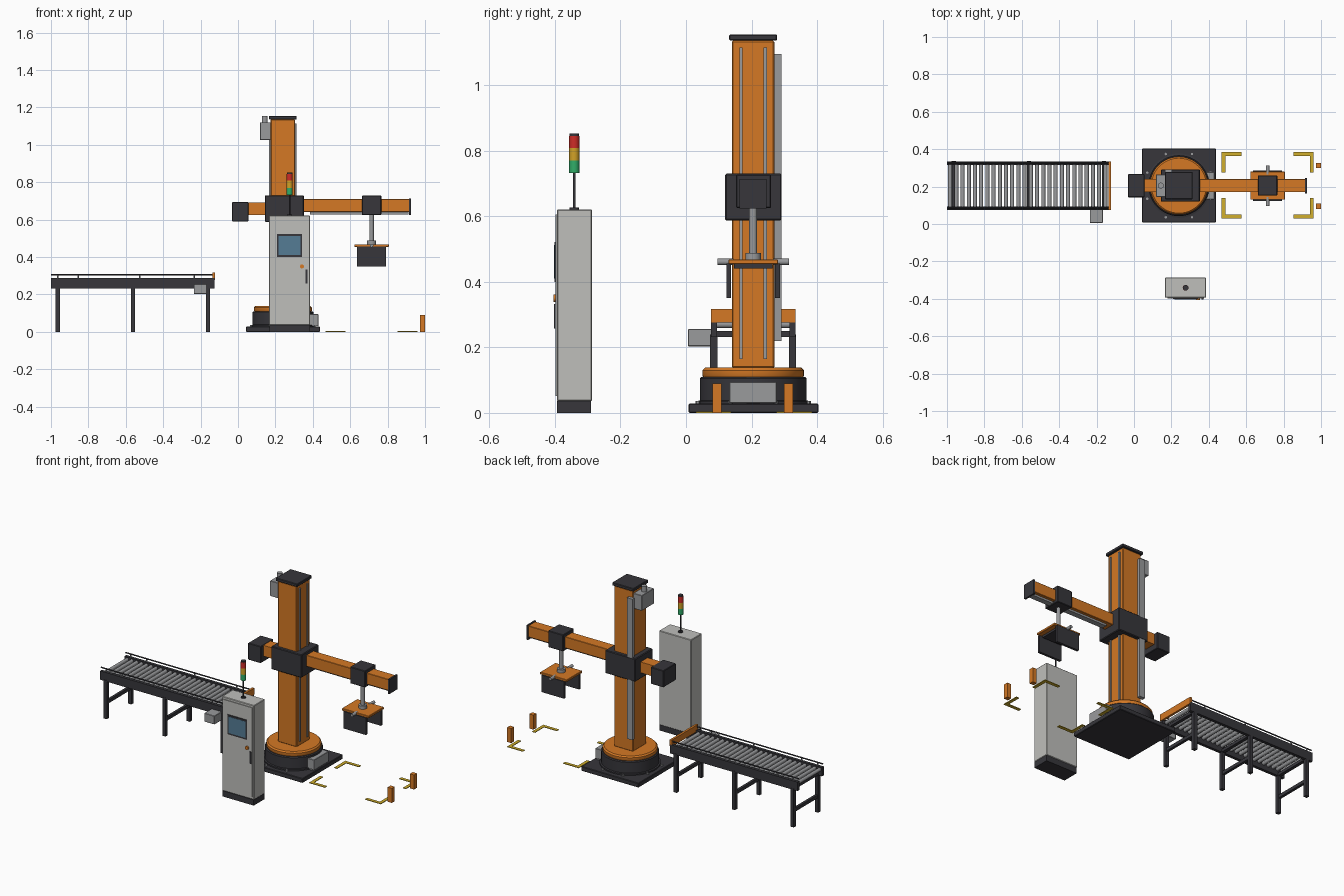
import bpy, bmesh, math
from mathutils import Matrix, Vector

if "Cube" in bpy.data.objects:
    bpy.data.objects.remove(bpy.data.objects["Cube"])


def material(name, rgb):
    m = bpy.data.materials.new(name)
    m.diffuse_color = (*rgb, 1)
    m.use_nodes = True
    m.node_tree.nodes["Principled BSDF"].inputs["Base Color"].default_value = m.diffuse_color
    return m


ORANGE = material("orange paint", (0.66, 0.19, 0.018))
DARK = material("dark grey paint", (0.038, 0.037, 0.044))
LIGHT = material("cabinet grey", (0.52, 0.52, 0.50))
STEEL = material("steel grey", (0.32, 0.325, 0.335))
BLUE = material("screen blue", (0.09, 0.20, 0.30))
YELLOW = material("floor yellow", (0.64, 0.43, 0.025))
RED = material("lamp red", (0.62, 0.025, 0.02))
AMBER = material("lamp amber", (0.64, 0.36, 0.02))
GREEN = material("lamp green", (0.03, 0.42, 0.14))


def finish(name, bm, mat, smooth=False):
    me = bpy.data.meshes.new(name)
    bmesh.ops.recalc_face_normals(bm, faces=bm.faces)
    bm.to_mesh(me)
    bm.free()
    me.materials.append(mat)
    if smooth:
        me.shade_smooth()
        me.set_sharp_from_angle(angle=math.radians(35))
    ob = bpy.data.objects.new(name, me)
    bpy.context.collection.objects.link(ob)
    return ob


def box(name, mat, x, y, z, bevel=0):
    """Box from (min, max) ranges on each axis."""
    bm = bmesh.new()
    bmesh.ops.create_cube(bm, size=1)
    for v in bm.verts:
        v.co = Vector([r[0] if c < 0 else r[1] for c, r in zip(v.co, (x, y, z))])
    if bevel:
        bmesh.ops.bevel(bm, geom=bm.edges[:], offset=bevel, segments=1, affect='EDGES')
    return finish(name, bm, mat)


def rod(name, mat, a, b, r, seg=20):
    """Cylinder between two points."""
    a, b = Vector(a), Vector(b)
    d = b - a
    bm = bmesh.new()
    rot = Vector((0, 0, 1)).rotation_difference(d).to_matrix().to_4x4()
    bmesh.ops.create_cone(bm, cap_ends=True, segments=seg, radius1=r, radius2=r, depth=d.length,
                          matrix=Matrix.Translation((a + b) / 2) @ rot)
    return finish(name, bm, mat, True)


def lathe(name, mat, cx, cy, profile, seg=48):
    """Solid of revolution from (radius, z) points, bottom to top."""
    bm = bmesh.new()
    rings = []
    for r, z in profile:
        rings.append([bm.verts.new((cx + r * math.cos(2 * math.pi * i / seg),
                                    cy + r * math.sin(2 * math.pi * i / seg), z)) for i in range(seg)])
    for p, q in zip(rings, rings[1:]):
        for i in range(seg):
            j = (i + 1) % seg
            bm.faces.new((p[i], p[j], q[j], q[i]))
    bm.faces.new(rings[0])
    bm.faces.new(rings[-1])
    return finish(name, bm, mat, True)


CX, CY = 0.24, 0.205

# Base and turntable
box("base_plate", DARK, (0.043, 0.438), (0.008, 0.404), (0, 0.028), 0.003)
lathe("pedestal", DARK, CX, CY, [(0.172, 0.028), (0.172, 0.036), (0.163, 0.038), (0.163, 0.105), (0.158, 0.11)])
lathe("turntable", ORANGE, CX, CY, [(0.153, 0.11), (0.155, 0.114), (0.155, 0.13), (0.147, 0.138)])
box("pedestal_junction_box", STEEL, (0.37, 0.43), (0.132, 0.277), (0.03, 0.094), 0.002)
for i in range(8):
    a = math.pi * (i + 0.5) / 4
    x, y = CX + 0.183 * math.cos(a), CY + 0.183 * math.sin(a)
    rod("base_bolt", STEEL, (x, y, 0.027), (x, y, 0.036), 0.007, 6)

# Column with rails, cable duct and lift motor
box("column", ORANGE, (0.175, 0.305), (0.14, 0.27), (0.137, 1.136), 0.004)
box("column_cap", DARK, (0.166, 0.314), (0.132, 0.278), (1.136, 1.155), 0.003)
for y in (0.168, 0.242):
    box("column_rail", STEEL, (0.303, 0.313), (y - 0.005, y + 0.005), (0.165, 1.115))
box("cable_duct", STEEL, (0.165, 0.203), (0.268, 0.291), (0.22, 1.095))
box("lift_motor", STEEL, (0.118, 0.176), (0.145, 0.265), (1.025, 1.12), 0.002)
rod("lift_motor_cap", STEEL, (0.143, CY, 1.118), (0.143, CY, 1.154), 0.016)

# Lift carriage and boom
box("lift_carriage", DARK, (0.144, 0.352), (0.119, 0.292), (0.587, 0.73), 0.004)
box("boom", ORANGE, (0.34, 0.918), (0.17, 0.24), (0.64, 0.71), 0.002)
box("boom_rail", STEEL, (0.385, 0.912), (0.188, 0.222), (0.628, 0.641))
box("boom_end_cap", DARK, (0.914, 0.925), (0.164, 0.245), (0.624, 0.714))
box("counter_beam", ORANGE, (0.05, 0.15), (0.17, 0.24), (0.625, 0.692))
box("counterweight", DARK, (-0.032, 0.056), (0.143, 0.267), (0.59, 0.694), 0.003)

# Trolley and gripper
GX = 0.714
box("trolley", DARK, (0.662, 0.766), (0.153, 0.26), (0.625, 0.728), 0.003)
rod("gripper_shaft", STEEL, (GX, CY, 0.47), (GX, CY, 0.63), 0.012)
rod("gripper_collar", STEEL, (GX, CY, 0.468), (GX, CY, 0.488), 0.024)
box("gripper_plate", ORANGE, (0.622, 0.806), (0.13, 0.281), (0.454, 0.468), 0.002)
box("gripper_crossmember", DARK, (0.65, 0.778), (0.146, 0.264), (0.441, 0.455))
for s, n in ((-1, "front"), (1, "back")):
    box(n + "_jaw", DARK, (0.637, 0.792), sorted((CY + s * 0.067, CY + s * 0.082)), (0.35, 0.456))
    rod(n + "_jaw_cylinder", STEEL, (GX, CY + s * 0.06, 0.461), (GX, CY + s * 0.109, 0.461), 0.0095)

# Roller conveyor
for s, n in ((-1, "front"), (1, "back")):
    side = CY + s * 0.12
    box(n + "_conveyor_frame", DARK, (-1, -0.125), (side - 0.009, side + 0.009), (0.232, 0.287))
    rod(n + "_guard_rail", DARK, (-1, side, 0.306), (-0.13, side, 0.306), 0.004, 10)
    for x in (-0.965, -0.855, -0.524, -0.235):
        rod(n + "_guard_post", STEEL, (x, side, 0.28), (x, side, 0.306), 0.004, 8)
    for x in (-0.964, -0.561, -0.161):
        box(n + "_conveyor_leg", DARK, (x - 0.011, x + 0.011), (side - 0.011, side + 0.011), (0, 0.24))
for x in (-0.964, -0.561, -0.161):
    box("leg_brace", DARK, (x - 0.008, x + 0.008), (0.085, 0.325), (0.09, 0.11))
    box("conveyor_crossbeam", DARK, (x - 0.01, x + 0.01), (0.085, 0.325), (0.232, 0.25))
for i in range(26):
    x = -0.983 + i * 0.0332
    rod("roller", STEEL, (x, 0.09, 0.27), (x, 0.32, 0.27), 0.011, 14)
box("conveyor_end_stop", ORANGE, (-0.136, -0.122), (0.076, 0.334), (0.276, 0.317))
box("conveyor_motor", STEEL, (-0.236, -0.166), (0.006, 0.078), (0.203, 0.256), 0.002)

# Control cabinet
box("cabinet_plinth", DARK, (0.168, 0.384), (-0.394, -0.29), (0, 0.036))
box("cabinet", LIGHT, (0.166, 0.386), (-0.394, -0.287), (0.036, 0.621), 0.003)
box("cabinet_door", LIGHT, (0.178, 0.374), (-0.398, -0.392), (0.052, 0.606))
box("screen_frame", DARK, (0.208, 0.342), (-0.402, -0.396), (0.40, 0.522))
box("screen", BLUE, (0.217, 0.333), (-0.4035, -0.40), (0.41, 0.512))
rod("stop_button", ORANGE, (0.342, -0.396, 0.35), (0.342, -0.405, 0.35), 0.011)
box("door_handle", DARK, (0.361, 0.371), (-0.403, -0.397), (0.258, 0.332))

# Signal tower
BX, BY = 0.276, -0.341
for name, mat, z0, z1, r in (("beacon_foot", DARK, 0.62, 0.627, 0.014),
                             ("beacon_pole", DARK, 0.62, 0.735, 0.004),
                             ("green_lamp", GREEN, 0.732, 0.77, 0.0155),
                             ("amber_lamp", AMBER, 0.77, 0.808, 0.0155),
                             ("red_lamp", RED, 0.808, 0.845, 0.0155),
                             ("beacon_cap", DARK, 0.845, 0.852, 0.0145)):
    rod(name, mat, (BX, BY, z0), (BX, BY, z1), r)

# Floor corner marks and guard posts
for cx, sx in ((0.468, 1), (0.96, -1)):
    for cy, sy in ((0.03, 1), (0.384, -1)):
        box("floor_mark_long", YELLOW, sorted((cx, cx + sx * 0.108)), sorted((cy, cy + sy * 0.02)), (0, 0.004))
        box("floor_mark_short", YELLOW, sorted((cx, cx + sx * 0.02)), sorted((cy + sy * 0.02, cy + sy * 0.108)), (0, 0.004))
for y in (0.095, 0.313):
    box("sensor_post", ORANGE, (0.972, 1.0), (y - 0.014, y + 0.014), (0, 0.09))
